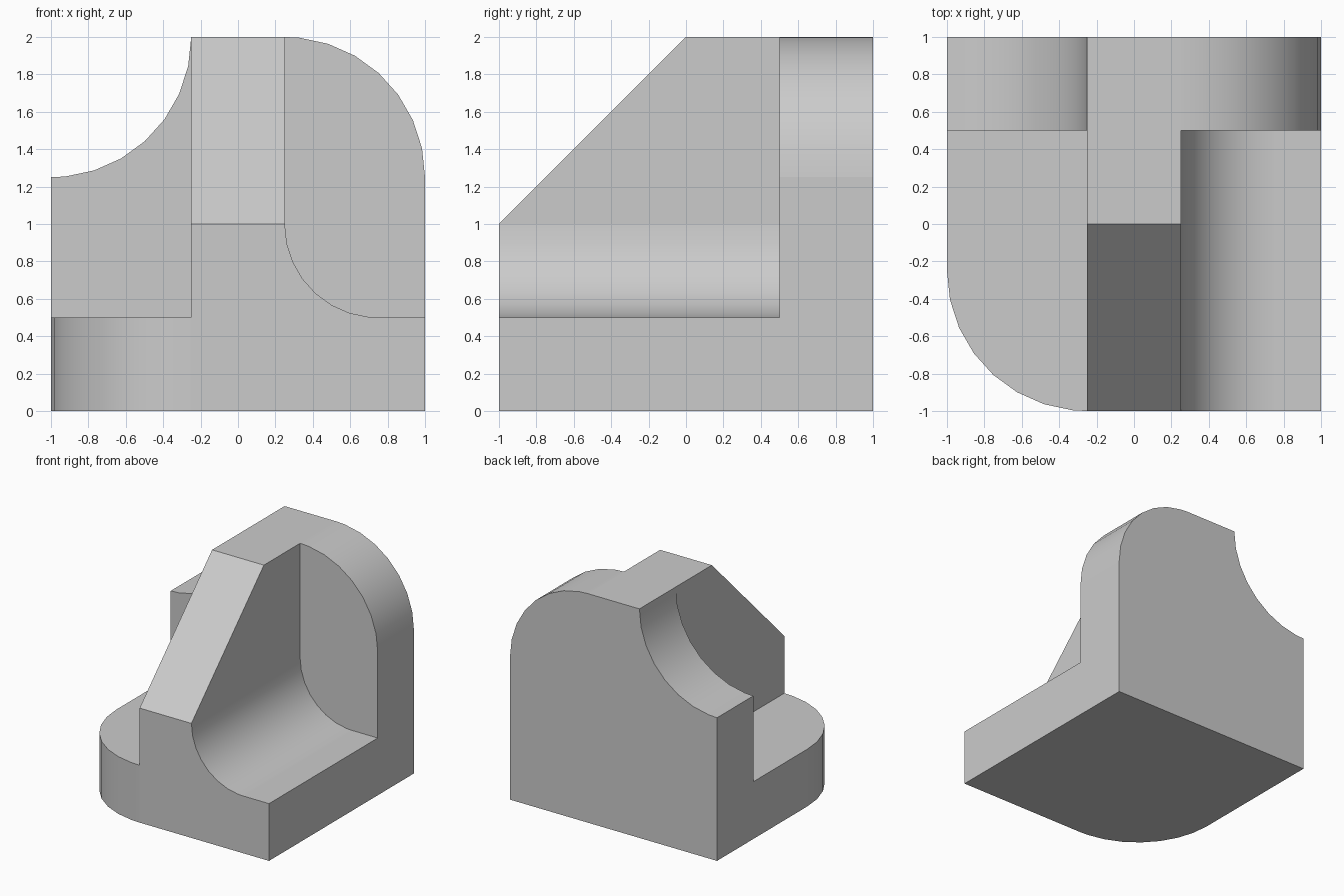
import bpy
import bmesh
from math import cos, sin, radians
from mathutils import Vector

if "Cube" in bpy.data.objects:
    bpy.data.objects.remove(bpy.data.objects["Cube"], do_unlink=True)

grey = bpy.data.materials.new("plain_grey")
grey.use_nodes = True
grey.diffuse_color = (0.6, 0.6, 0.6, 1)
grey.node_tree.nodes["Principled BSDF"].inputs["Base Color"].default_value = (0.6, 0.6, 0.6, 1)


def quarter(cu, cv, ru, rv):
    """Quarter arc that starts on the u axis and ends on the v axis."""
    angles = list(range(0, 90, 12)) + [90]
    return [(cu + ru * cos(radians(a)), cv + rv * sin(radians(a))) for a in angles]


def prism(name, outline, axis, start, end):
    """Extrude a 2D outline along the given axis."""
    def place(u, v, w):
        return {"x": (w, u, v), "y": (u, w, v), "z": (u, v, w)}[axis]
    bm = bmesh.new()
    cap = bm.faces.new([bm.verts.new(place(u, v, start)) for u, v in outline])
    grown = bmesh.ops.extrude_face_region(bm, geom=[cap], use_keep_orig=True)
    shift = Vector(place(0, 0, end - start))
    bmesh.ops.translate(bm, vec=shift,
                        verts=[g for g in grown["geom"] if isinstance(g, bmesh.types.BMVert)])
    bmesh.ops.recalc_face_normals(bm, faces=bm.faces)
    mesh = bpy.data.meshes.new(name)
    bm.to_mesh(mesh)
    bm.free()
    mesh.materials.append(grey)
    obj = bpy.data.objects.new(name, mesh)
    bpy.context.collection.objects.link(obj)
    return obj


# Base slab with one rounded front corner
bracket = prism("bracket", quarter(-0.25, -0.25, -0.75, -0.75)
                + [(1, -1), (1, 1), (-1, 1)], "z", 0, 0.5)

# Back plate: convex shoulder on one side, scooped shoulder on the other
back_plate = prism("back_plate", [(-1, 0), (1, 0)] + quarter(0.25, 1.25, 0.75, 0.75)
                   + quarter(-1, 2, 0.75, -0.75), "y", 0.5, 1)

# Central rib with a sloping front
rib = prism("rib", [(-1, 0.2), (-1, 1), (0, 2), (0.7, 2), (0.7, 0.2)], "x", -0.25, 0.25)

# Concave fillet between rib and base
fillet = prism("fillet", [(0, 0.2), (0, 1)] + quarter(0.75, 1, -0.5, -0.5)
               + [(0.75, 0.2)], "y", -1, 0.7)

# Join everything into one solid
bpy.ops.object.select_all(action="DESELECT")
bpy.context.view_layer.objects.active = bracket
bracket.select_set(True)
for part in (back_plate, rib, fillet):
    union = bracket.modifiers.new("union", "BOOLEAN")
    union.operation = "UNION"
    union.solver = "EXACT"
    union.object = part
    bpy.ops.object.modifier_apply(modifier=union.name)
    bpy.data.objects.remove(part, do_unlink=True)

# Merge coplanar faces, smooth the curved strips and keep flat faces crisp
bm = bmesh.new()
bm.from_mesh(bracket.data)
bmesh.ops.remove_doubles(bm, verts=bm.verts, dist=0.0005)
bmesh.ops.dissolve_limit(bm, angle_limit=radians(0.5), verts=bm.verts, edges=bm.edges)
bm.normal_update()


def is_flat(face):
    return max(abs(c) for c in face.normal) > 0.9995


for face in bm.faces:
    face.smooth = True
    face.material_index = 0
for edge in bm.edges:
    sharp = edge.calc_face_angle(3) > radians(25)
    edge.smooth = not (sharp or any(is_flat(f) for f in edge.link_faces))
bm.to_mesh(bracket.data)
bm.free()
